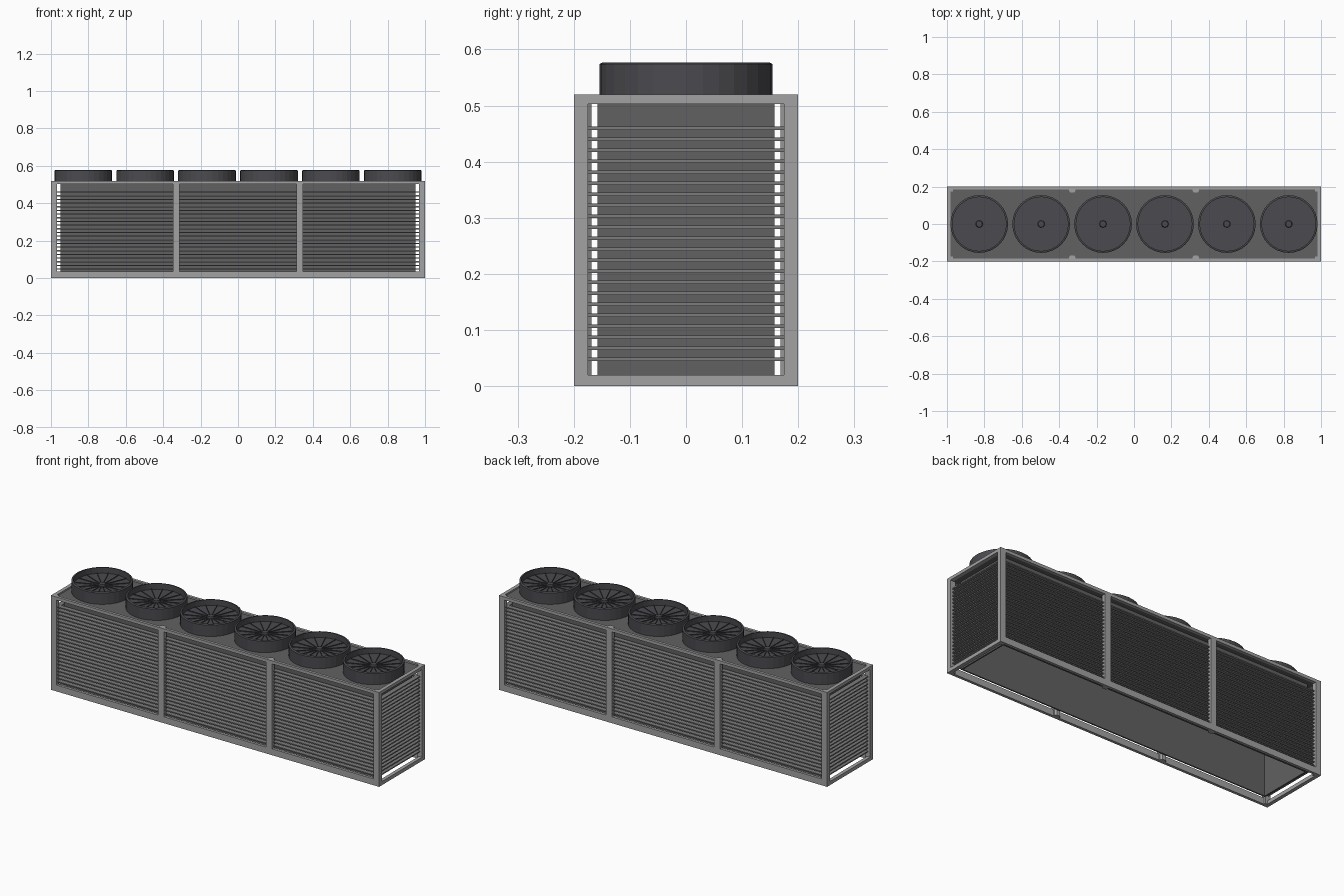
import bpy, bmesh, math
from mathutils import Matrix, Vector

if "Cube" in bpy.data.objects:
    bpy.data.objects.remove(bpy.data.objects["Cube"])


def material(name, v, blue=0.0):
    m = bpy.data.materials.new(name)
    m.diffuse_color = (v, v, v + blue, 1)
    m.use_nodes = True
    m.node_tree.nodes["Principled BSDF"].inputs["Base Color"].default_value = m.diffuse_color
    return m


LIGHT = material("frame_grey", 0.36)
MID = material("slat_grey", 0.2)
DARK = material("panel_grey", 0.12)
FAN = material("fan_grey", 0.07, 0.01)


def finish(bm, name, mat):
    me = bpy.data.meshes.new(name)
    bm.normal_update()
    bm.to_mesh(me)
    bm.free()
    ob = bpy.data.objects.new(name, me)
    me.materials.append(mat)
    bpy.context.collection.objects.link(ob)
    return ob


def add_box(bm, lo, hi, rot=None):
    lo, hi = Vector(lo), Vector(hi)
    m = Matrix.Translation((lo + hi) / 2) @ Matrix.Diagonal((*(hi - lo), 1))
    bmesh.ops.create_cube(bm, size=1, matrix=rot @ m if rot else m)


def lathe(bm, profile, centre, sides, closed=True):
    rings = [[bm.verts.new((centre[0] + r * math.cos(2 * math.pi * i / sides),
                            centre[1] + r * math.sin(2 * math.pi * i / sides), z))
              for i in range(sides)] for r, z in profile]
    for a, b in zip(rings, rings[1:] + (rings[:1] if closed else [])):
        for i in range(sides):
            j = (i + 1) % sides
            bm.faces.new((a[i], a[j], b[j], b[i]))


H = 0.52

# Corner posts, rails
bm = bmesh.new()
for s in (-1, 1):
    for t in (-1, 1):
        xs, ys = sorted((s * 0.967, s)), sorted((t * 0.175, t * 0.2))
        add_box(bm, (xs[0], ys[0], 0), (xs[1], ys[1], H))
    ys = sorted((s * 0.185, s * 0.2))
    for z0, z1 in ((0, 0.035), (H - 0.017, H)):
        add_box(bm, (-0.967, ys[0], z0), (0.967, ys[1], z1))
    xs = sorted((s * 0.98, s))
    for z0, z1 in ((0, 0.02), (H - 0.017, H)):
        add_box(bm, (xs[0], -0.175, z0), (xs[1], 0.175, z1))
finish(bm, "outer_frame", LIGHT)

# Intermediate posts with rounded inner side
bm = bmesh.new()
for x in (-0.33, 0.33):
    for s in (-1, 1):
        pts = [(-0.018, 0.2), (0.018, 0.2), (0.018, 0.178), (0.01, 0.168),
               (-0.01, 0.168), (-0.018, 0.178)]
        lo = [bm.verts.new((x + a, s * b, 0)) for a, b in pts]
        hi = [bm.verts.new((x + a, s * b, H)) for a, b in pts]
        bm.faces.new(lo)
        bm.faces.new(hi)
        for i in range(6):
            j = (i + 1) % 6
            bm.faces.new((lo[i], lo[j], hi[j], hi[i]))
bmesh.ops.recalc_face_normals(bm, faces=bm.faces)
finish(bm, "middle_posts", LIGHT)

# Inner casing, open at the bottom
bm = bmesh.new()
for s in (-1, 1):
    ys = sorted((s * 0.15, s * 0.158))
    add_box(bm, (-0.95, ys[0], 0.02), (0.95, ys[1], 0.505))
    xs = sorted((s * 0.942, s * 0.95))
    add_box(bm, (xs[0], -0.15, 0.02), (xs[1], 0.15, 0.505))
finish(bm, "inner_casing", DARK)

# Roof plate
bm = bmesh.new()
add_box(bm, (-0.98, -0.185, 0.503), (0.98, 0.185, 0.512))
finish(bm, "roof_plate", DARK)

# Louvre slats on all four sides
bm = bmesh.new()
bm_end = bmesh.new()
for i in range(22):
    z = 0.048 + i * 0.0196
    for s in (-1, 1):
        ys = sorted((s * 0.165, s * 0.19))
        for x0, x1 in ((-0.967, -0.345), (-0.315, 0.315), (0.345, 0.967)):
            add_box(bm, (x0, ys[0], z - 0.003), (x1, ys[1], z + 0.003))
        xs = sorted((s * 0.96, s * 0.987))
        add_box(bm_end, (xs[0], -0.176, z - 0.003), (xs[1], 0.176, z + 0.003))
finish(bm, "side_slats", MID)
finish(bm_end, "end_slats", MID)

# Fans: shroud, recessed disc, hub and radial spokes
for k in range(6):
    cx = -0.8275 + k * 0.331
    bm = bmesh.new()
    lathe(bm, [(0.154, 0.51), (0.154, 0.574), (0.149, 0.577), (0.144, 0.577), (0.144, 0.51)],
          (cx, 0), 32)
    bmesh.ops.recalc_face_normals(bm, faces=bm.faces)
    finish(bm, f"fan_shroud_{k + 1}", FAN)

    bm = bmesh.new()
    bmesh.ops.create_cone(bm, cap_ends=True, segments=32, radius1=0.145, radius2=0.145,
                          depth=0.03, matrix=Matrix.Translation((cx, 0, 0.53)))
    bmesh.ops.create_cone(bm, cap_ends=True, segments=16, radius1=0.02, radius2=0.016,
                          depth=0.012, matrix=Matrix.Translation((cx, 0, 0.55)))
    for i in range(16):
        rot = Matrix.Translation((cx, 0, 0)) @ Matrix.Rotation(i * math.pi / 8, 4, 'Z')
        add_box(bm, (0.015, -0.0015, 0.54), (0.145, 0.0015, 0.549), rot)
    finish(bm, f"fan_grille_{k + 1}", FAN)
